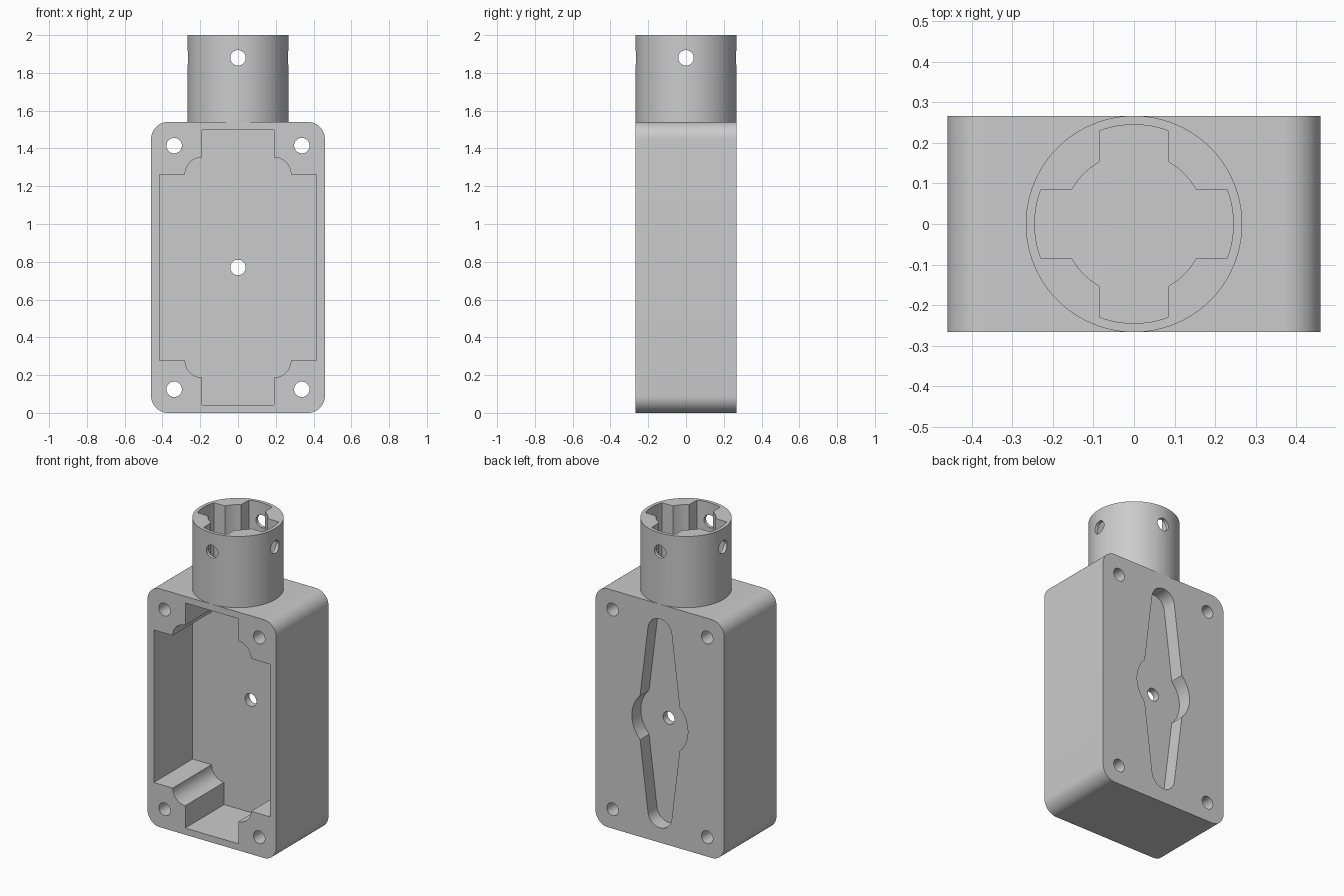
import bpy, bmesh
from math import cos, sin, radians

if "Cube" in bpy.data.objects:
    bpy.data.objects.remove(bpy.data.objects["Cube"], do_unlink=True)

grey = bpy.data.materials.new("plain grey")
grey.use_nodes = True
grey.diffuse_color = (0.6, 0.6, 0.6, 1)
grey.node_tree.nodes["Principled BSDF"].inputs["Base Color"].default_value = (0.6, 0.6, 0.6, 1)

MID = 0.77      # height of the body centre
HALF_D = 0.267  # half depth of the body, radius of the collar


def arc(cu, cv, r, a0, a1, n=12):
    angles = [radians(a0 + (a1 - a0) * i / n) for i in range(n + 1)]
    return [(cu + r * cos(a), cv + r * sin(a)) for a in angles]


def four_way(quarter):
    """Mirror a first-quadrant outline into a closed loop."""
    back = quarter[::-1]
    return (quarter + [(-u, v) for u, v in back]
            + [(-u, -v) for u, v in quarter] + [(u, -v) for u, v in back])


def prism(name, outline, axis, lo, hi, cu=0, cv=0):
    """Extrude an outline along an axis between two positions."""
    place = {"x": lambda u, v, d: (d, u, v),
             "y": lambda u, v, d: (u, d, v),
             "z": lambda u, v, d: (u, v, d)}[axis]
    clean = []
    for p in outline:
        if all(abs(p[0] - q[0]) + abs(p[1] - q[1]) > 1e-5 for q in clean):
            clean.append(p)
    bm = bmesh.new()
    base = bm.faces.new([bm.verts.new(place(u + cu, v + cv, lo)) for u, v in clean])
    new = bmesh.ops.extrude_face_region(bm, geom=[base])["geom"]
    shift = place(0, 0, hi - lo)
    bmesh.ops.translate(bm, vec=shift, verts=[g for g in new if isinstance(g, bmesh.types.BMVert)])
    bmesh.ops.recalc_face_normals(bm, faces=bm.faces)
    mesh = bpy.data.meshes.new(name)
    bm.to_mesh(mesh)
    bm.free()
    mesh.materials.append(grey)
    obj = bpy.data.objects.new(name, mesh)
    bpy.context.collection.objects.link(obj)
    return obj


def carve(obj, cutters):
    """Subtract every cutter, then shade the rounded surfaces smooth."""
    bpy.ops.object.select_all(action="DESELECT")
    bpy.context.view_layer.objects.active = obj
    obj.select_set(True)
    for cutter in cutters:
        cutter.hide_render = True
        mod = obj.modifiers.new("cut", "BOOLEAN")
        mod.operation, mod.solver, mod.object = "DIFFERENCE", "EXACT", cutter
        bpy.ops.object.modifier_apply(modifier=mod.name)
        bpy.data.objects.remove(cutter, do_unlink=True)
    bpy.ops.object.shade_smooth_by_angle(angle=radians(30))


hole = arc(0, 0, 0.041, 0, 360, 32)

# Housing with rounded corners
housing = prism("housing", four_way(arc(0.37, 0.68, 0.09, 0, 90)), "y", -HALF_D, HALF_D, cv=MID)

# Front pocket, leaving a grooved boss in each corner
pocket = prism("pocket_cutter",
               four_way([(0.415, 0.493)] + arc(0.19, 0.493, 0.09, 0, 90) + [(0.19, 0.727)]),
               "y", -0.4, 0.13, cv=MID)

# Back recess: round hub with two tapering arms
arm = 0.59
recess = prism("recess_cutter",
               arc(0, 0, 0.2, -45, 45, 16) + arc(0, arm, 0.085, 5, 175, 20)
               + arc(0, 0, 0.2, 135, 225, 16) + arc(0, -arm, 0.085, 185, 355, 20),
               "y", 0.175, 0.4, cv=MID)

# Corner screw holes and centre hole
holes = [prism("hole_cutter", hole, "y", -0.4, 0.4, x, MID + z)
         for x, z in [(0, 0), (0.338, 0.645), (-0.338, 0.645), (0.338, -0.645), (-0.338, -0.645)]]
carve(housing, [pocket, recess] + holes)

# Collar with a cross-shaped socket and four side holes
collar = prism("collar", arc(0, 0, HALF_D, 0, 360, 96), "z", 1.54, 2)
quarter = arc(0, 0, 0.245, 0, 20, 6) + arc(0, 0, 0.175, 29, 61, 10) + arc(0, 0, 0.245, 70, 90, 6)
socket = prism("socket_cutter", four_way(quarter), "z", 1.4, 2.2)
carve(collar, [socket] + [prism("hole_cutter", hole, axis, -0.4, 0.4, cv=1.88) for axis in "xy"])
